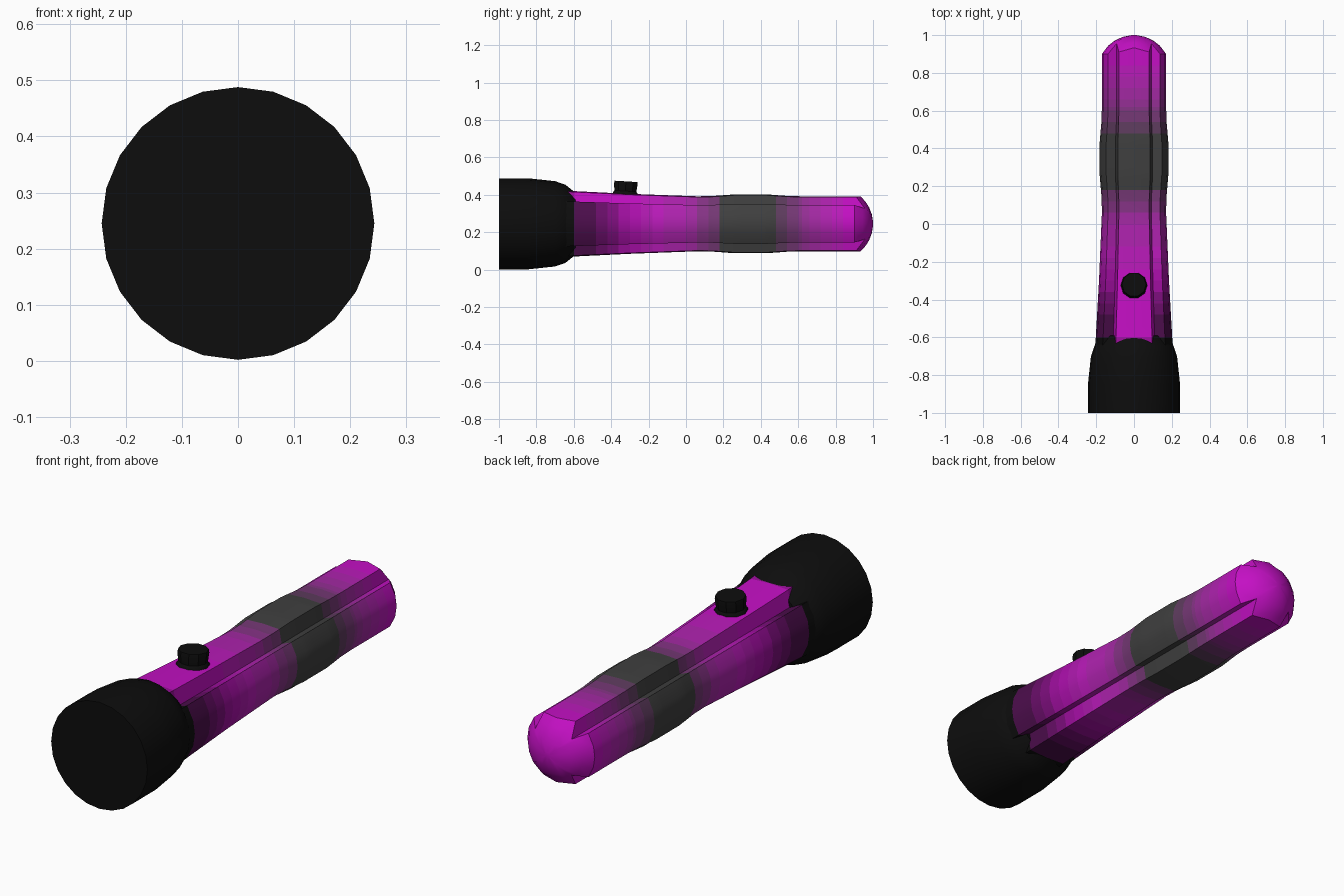
import bpy, bmesh, math
from mathutils import Vector, Matrix

if "Cube" in bpy.data.objects:
    bpy.data.objects.remove(bpy.data.objects["Cube"])

CZ = 0.245                      # height of the torch axis
BLACK = (0.004, 0.004, 0.004)
GREY = (0.05, 0.05, 0.05)
MAGENTA = (0.55, 0.005, 0.55)


def mix(a, b, t):
    return tuple(p + (q - p) * t for p, q in zip(a, b))


def interp(table, y):
    for (y0, v0), (y1, v1) in zip(table, table[1:]):
        if y <= y1:
            return v0 + (v1 - v0) * max(0, y - y0) / (y1 - y0)
    return table[-1][1]


def material(name, color):
    mat = bpy.data.materials.get(name) or bpy.data.materials.new(name)
    mat.diffuse_color = (*color, 1)
    mat.use_nodes = True
    mat.node_tree.nodes["Principled BSDF"].inputs["Base Color"].default_value = mat.diffuse_color
    return mat


def loft(name, rings, paint, angle):
    """Skin closed rings of equal length and close both ends."""
    bm = bmesh.new()
    loops = [[bm.verts.new(p) for p in ring] for ring in rings]
    n = len(rings[0])
    for a, b in zip(loops, loops[1:]):
        for i in range(n):
            j = (i + 1) % n
            bm.faces.new((a[i], a[j], b[j], b[i]))
    bm.faces.new(loops[0])
    bm.faces.new(loops[-1])
    bmesh.ops.recalc_face_normals(bm, faces=bm.faces)
    mesh = bpy.data.meshes.new(name)
    slots = {}
    for f in bm.faces:
        mat = paint(f.calc_center_median())
        if mat.name not in slots:
            slots[mat.name] = len(slots)
            mesh.materials.append(mat)
        f.material_index = slots[mat.name]
    bm.to_mesh(mesh)
    bm.free()
    obj = bpy.data.objects.new(name, mesh)
    bpy.context.collection.objects.link(obj)
    bpy.context.view_layer.objects.active = obj
    bpy.ops.object.select_all(action='DESELECT')
    obj.select_set(True)
    bpy.ops.object.shade_smooth_by_angle(angle=math.radians(angle))
    return obj


def circle(r, n, phase=0.0):
    return [(r * math.sin(2 * math.pi * (i + phase) / n),
             r * math.cos(2 * math.pi * (i + phase) / n)) for i in range(n)]


black = material("black_plastic", BLACK)

# Head: flared 24-sided reflector housing
head_profile = [(-1, 0.243), (-0.84, 0.243), (-0.70, 0.228),
                (-0.645, 0.209), (-0.59, 0.165)]
loft("head", [[(x, y, CZ + z) for x, z in circle(r, 24)] for y, r in head_profile],
     lambda c: black, 40)

# Handle cross-section: raised strips top and bottom, notches, rounded sides
quarter = [(0, 0.147), (0.08, 0.143), (0.092, 0.082), (0.1375, 0.1),
           (0.163, 0.048), (0.17, 0)]
half = quarter + [(x, -z) for x, z in quarter[-2::-1]]
section = half + [(-x, z) for x, z in half[-2:0:-1]]

# Handle swell along its length, and how far each stretch fades to grey
swell = [(-0.66, 1.22), (-0.6, 1.19), (-0.3, 1.09), (0.06, 1.0), (0.14, 1.01),
         (0.26, 1.07), (0.43, 1.07), (0.54, 1.015), (0.62, 1.0), (0.92, 1.0)]
fade = [(-0.3, 0), (0.0, 0.3), (0.22, 1), (0.46, 1), (0.65, 0.5), (0.85, 0)]
soot = [(-0.65, 1), (-0.5, 0.85), (-0.15, 0)]


def paint_handle(c):
    g = round(interp(fade, c.y) * 8) / 8
    s = round(interp(soot, c.y) * 8) / 8
    if abs(c.x) < 0.11 and c.z > CZ:
        s = 0.4 if c.y < -0.57 else 0
    return material(f"handle_{g:.2f}_{s:.2f}",
                    mix(mix(MAGENTA, GREY, g), BLACK, s))


stations = sorted({y for y, _ in swell[:-1]} |
                  {round(-0.6 + 0.06 * i, 2) for i in range(25)})
rings = [[(x * interp(swell, y), y, CZ + z * interp(swell, y)) for x, z in section]
         for y in stations]

# Domed tail: the same section shrinking over a sphere
R = 0.195
for t in (1, 0.8, 0.6, 0.35, 0.1):
    rings.append([(x * t, 1 - R + math.sqrt(R * R - (x * x + z * z) * t * t), CZ + z * t)
                  for x, z in section])
loft("handle", rings, paint_handle, 32)

# Switch: small knob on the top strip, tilted with the slope
knob = [(-0.02, 0.072), (0.003, 0.07), (0.014, 0.062), (0.052, 0.066), (0.066, 0.064)]
switch = loft("switch", [[(x, y, h) for x, y in circle(r, 10, 0.5)] for h, r in knob],
              lambda c: black, 30)
switch.matrix_world = (Matrix.Translation(Vector((0, -0.325, 0.406)))
                       @ Matrix.Rotation(-0.06, 4, 'X'))
